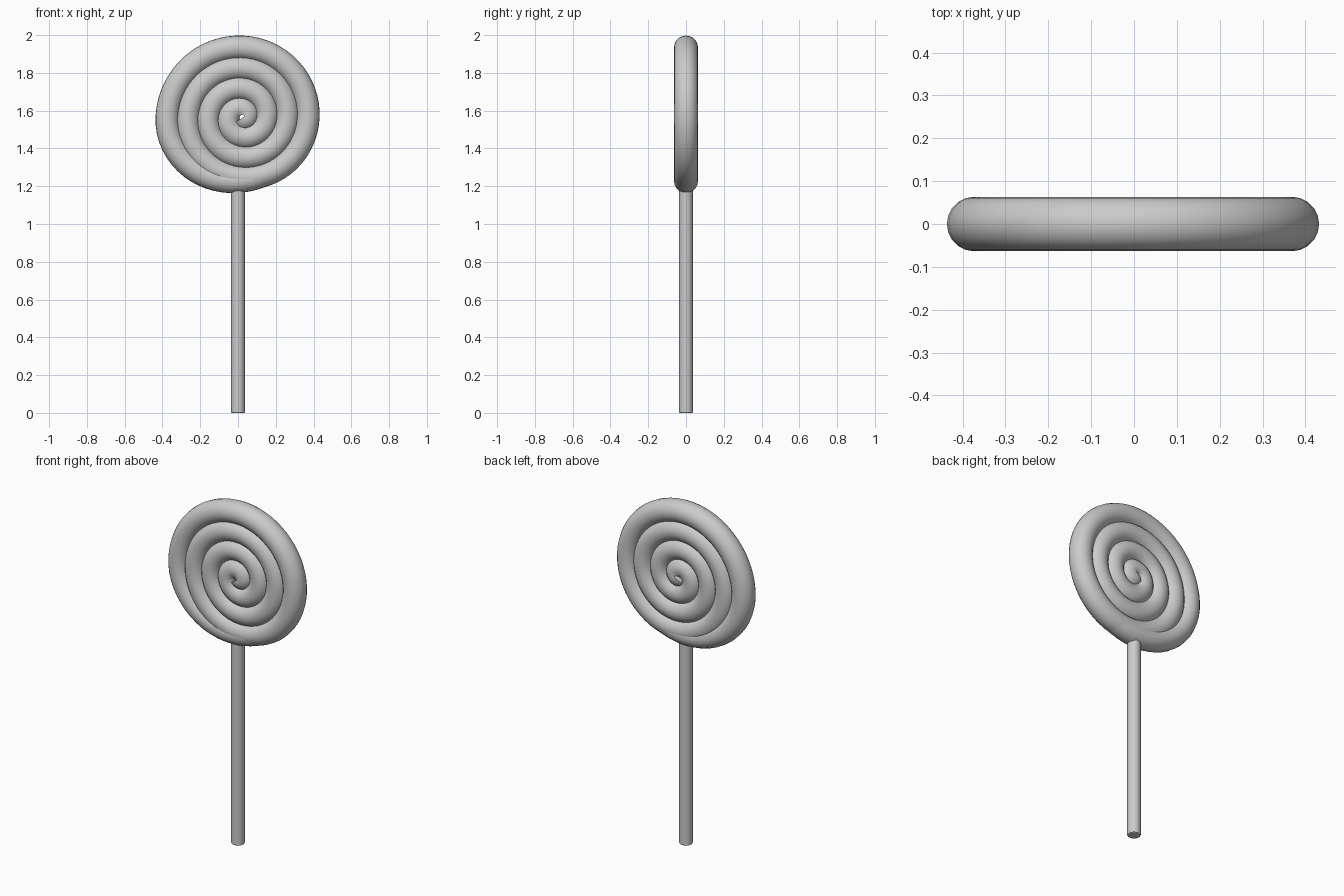
import bpy, bmesh, math

if "Cube" in bpy.data.objects:
    bpy.data.objects.remove(bpy.data.objects["Cube"])

CX, CZ = 0.0245, 1.563      # spiral centre
TUBE = 0.0635               # candy rope radius
PITCH = 0.108               # growth per turn


def smooth(obj, angle=40):
    bpy.ops.object.select_all(action='DESELECT')
    obj.select_set(True)
    bpy.context.view_layer.objects.active = obj
    bpy.ops.object.shade_smooth_by_angle(angle=math.radians(angle))


def spiral_radius(t):
    # plain spiral, then the tail tucks into the previous turn at the bottom
    r = PITCH * t - 0.007
    if t > 3.75:
        k = min((t - 3.75) / 0.33, 1.0)
        k = k * k * (3 - 2 * k)
        inner = PITCH * (t - 1) - 0.007
        r = r + (inner - r) * k
    return r


# candy: one round rope wound into a spiral
cd = bpy.data.curves.new("candy_spiral", 'CURVE')
cd.dimensions = '3D'
cd.bevel_depth = TUBE
cd.bevel_resolution = 8
cd.use_fill_caps = True
cd.twist_mode = 'Z_UP'
cd.twist_mode = 'MINIMUM'
N = 260
T0, T1 = 0.068, 4.09
sp = cd.splines.new('POLY')
sp.points.add(N - 1)
for i, p in enumerate(sp.points):
    t = T0 + (T1 - T0) * i / (N - 1)
    r, a = spiral_radius(t), 2 * math.pi * t
    p.co = (CX + r * math.sin(a), 0, CZ - r * math.cos(a), 1)
    p.radius = 1.0 - 0.06 * max(0.0, (t - 4.0) / 0.09)
candy = bpy.data.objects.new("candy_spiral", cd)
bpy.context.collection.objects.link(candy)
bpy.context.view_layer.objects.active = candy
candy.select_set(True)
bpy.ops.object.convert(target='MESH')
candy = bpy.context.view_layer.objects.active
candy.name = "candy_spiral"
smooth(candy, 60)

# stick: plain round rod with a slightly eased end
H = 1.24
bpy.ops.mesh.primitive_cylinder_add(vertices=32, radius=0.036, depth=H,
                                    location=(0, 0, H / 2))
stick = bpy.context.object
stick.name = "stick"
bev = stick.modifiers.new("eased_ends", 'BEVEL')
bev.width = 0.004
bev.segments = 2
smooth(stick)
